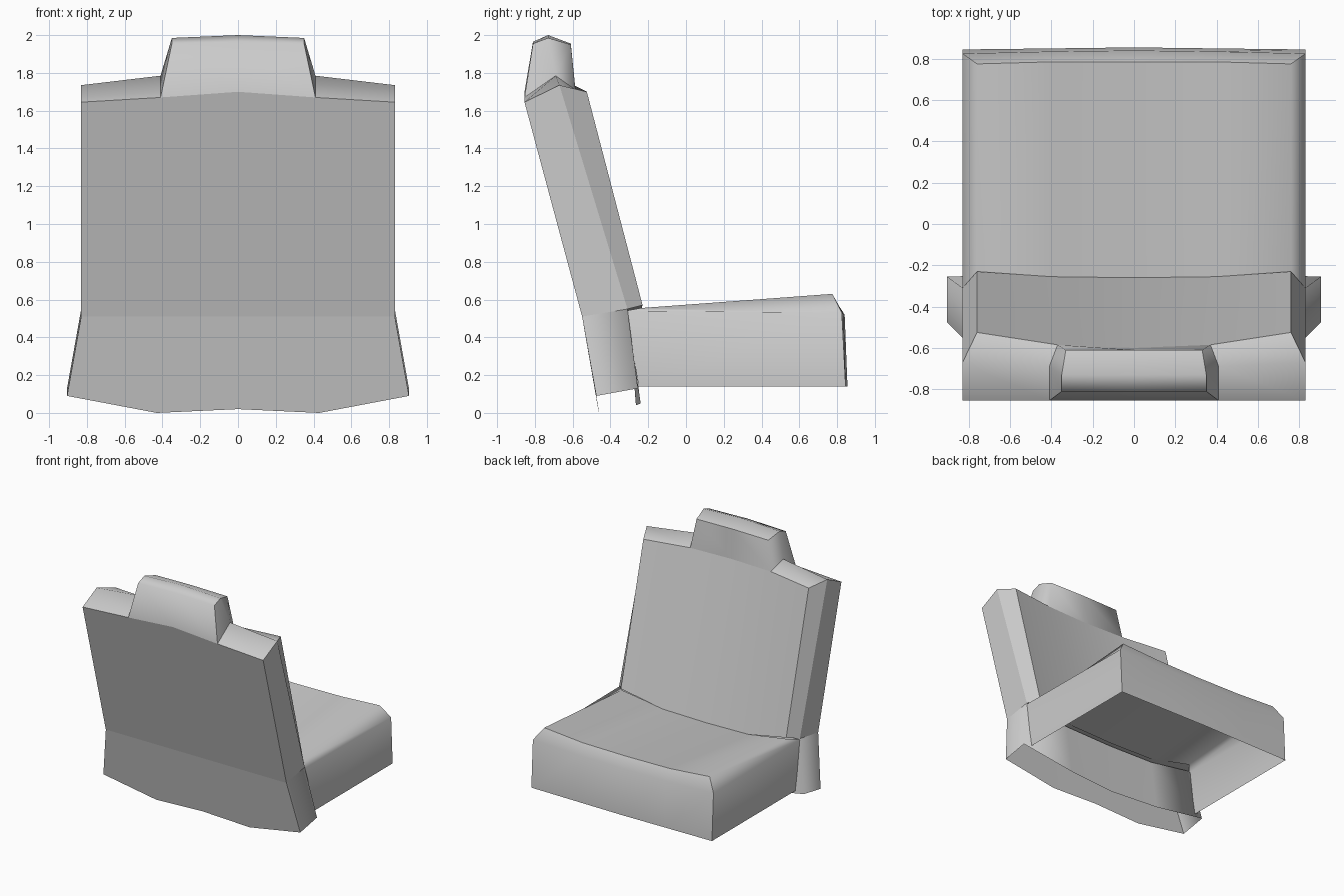
import bpy, bmesh, math

cube = bpy.data.objects.get("Cube")
if cube:
    bpy.data.objects.remove(cube, do_unlink=True)

# Single upholstery colour
grey = bpy.data.materials.new("grey_upholstery")
grey.use_nodes = True
COLOUR = (0.6, 0.6, 0.6, 1)
grey.diffuse_color = COLOUR
grey.node_tree.nodes["Principled BSDF"].inputs["Base Color"].default_value = COLOUR


def mirror(points):
    return [(-x, y, z) for x, y, z in points]


def loft(name, half, angle, cap=False):
    """Skin sections listed from the outer side to the middle, mirrored in x."""
    sections = half + [mirror(s) for s in reversed(half[:-1])]
    bm = bmesh.new()
    verts = {}

    def face(points):
        points = list(dict.fromkeys(points))
        for p in points:
            if p not in verts:
                verts[p] = bm.verts.new(p)
        if len(points) > 2:
            bm.faces.new([verts[p] for p in points])

    for a, b in zip(sections, sections[1:]):
        for i in range(len(a) - 1):
            face([a[i], a[i + 1], b[i + 1], b[i]])
    if cap:
        face(sections[0])
        face(sections[-1])
    bmesh.ops.recalc_face_normals(bm, faces=bm.faces)
    mesh = bpy.data.meshes.new(name)
    bm.to_mesh(mesh)
    bm.free()
    mesh.materials.append(grey)
    obj = bpy.data.objects.new(name, mesh)
    bpy.context.collection.objects.link(obj)
    bpy.ops.object.select_all(action='DESELECT')
    obj.select_set(True)
    bpy.context.view_layer.objects.active = obj
    bpy.ops.object.shade_smooth_by_angle(angle=math.radians(angle))


# Backrest: slanted slab with a bevelled, slightly hollow front
foot, heel = (0.83, -0.55, 0.51), (0.83, -0.855, 1.645)
ridge, low = (0.83, -0.67, 1.735), (0.83, -0.31, 0.55)
chest = (0.76, -0.525, 1.70)
inner_heel, inner_chest = (0.41, -0.855, 1.67), (0.37, -0.585, 1.71)
mid_heel, mid_chest = (0, -0.855, 1.70), (0, -0.6, 1.71)
loft("backrest", [[ridge, low, foot, heel],
                  [chest, (0.76, -0.23, 0.57), foot, heel],
                  [inner_chest, (0.4, -0.255, 0.49), (0.41, -0.55, 0.51), inner_heel],
                  [mid_chest, (0, -0.26, 0.48), (0, -0.55, 0.51), mid_heel]],
     angle=22, cap=True)

# Shoulders rising into the rounded headrest
loft("headrest", [[heel] + [ridge] * 3 + [chest],
                  [inner_heel] + [(0.41, -0.69, 1.785)] * 3 + [inner_chest],
                  [inner_heel, (0.35, -0.81, 1.955), (0.35, -0.73, 1.985),
                   (0.33, -0.61, 1.95), inner_chest],
                  [mid_heel, (0, -0.81, 1.965), (0, -0.73, 2.0), (0, -0.61, 1.955), mid_chest]],
     angle=65)

# Flared skirt around the foot of the backrest, open below
back_low, front_low = (0.905, -0.475, 0.09), (0.905, -0.255, 0.13)
loft("skirt_back", [[foot, back_low],
                    [(0.41, -0.55, 0.51), (0.43, -0.46, 0.0)],
                    [(0, -0.55, 0.51), (0, -0.465, 0.02)]], angle=40)
loft("skirt_front", [[foot, back_low], [low, front_low],
                     [(0.43, -0.3, 0.48), (0.43, -0.24, 0.05)],
                     [(0, -0.3, 0.47), (0, -0.265, 0.04)]], angle=100)

# Seat cushion: hollow below, bevelled rim and a sagging top
nose, lip = (0.83, 0.845, 0.14), (0.83, 0.825, 0.53)
rear_top, rear_low = (0.83, -0.32, 0.54), (0.83, -0.25, 0.14)
rim_front, rim_back = (0.76, 0.775, 0.63), (0.76, -0.24, 0.555)
loft("seat", [[rear_low, rear_low, rear_top, rear_top],
              [nose, lip, lip, rear_top],
              [nose, lip, rim_front, rim_back],
              [(0.4, 0.85, 0.14), (0.4, 0.835, 0.52), (0.4, 0.785, 0.605), (0.4, -0.27, 0.485)],
              [(0, 0.855, 0.14), (0, 0.84, 0.52), (0, 0.785, 0.6), (0, -0.27, 0.475)]],
     angle=58)
